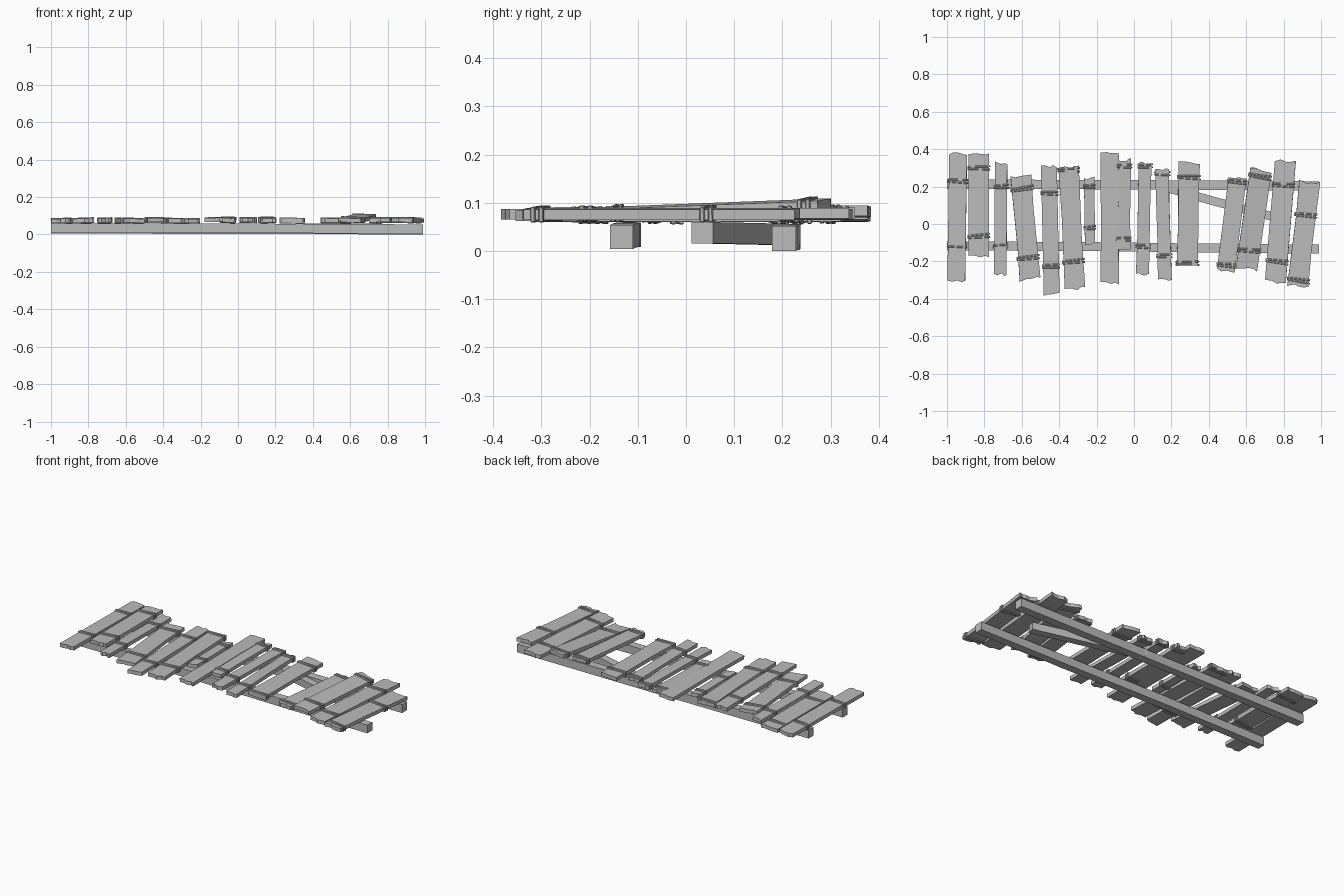
import bpy
import bmesh
import random
from mathutils import Vector, Matrix

random.seed(7)
default_cube = bpy.data.objects.get("Cube")
if default_cube:
    bpy.data.objects.remove(default_cube, do_unlink=True)

# One weathered grey for the whole bridge
grey = bpy.data.materials.new("weathered_grey")
grey.use_nodes = True
colour = (0.5, 0.5, 0.5, 1)
grey.diffuse_color = colour
grey.node_tree.nodes["Principled BSDF"].inputs["Base Color"].default_value = colour

THICK = 0.022


def finish(bm, name, matrix=None):
    """Turn a bmesh into a flat shaded object."""
    bmesh.ops.recalc_face_normals(bm, faces=bm.faces)
    mesh = bpy.data.meshes.new(name)
    bm.to_mesh(mesh)
    bm.free()
    mesh.materials.append(grey)
    obj = bpy.data.objects.new(name, mesh)
    bpy.context.collection.objects.link(obj)
    if matrix is not None:
        obj.matrix_world = matrix
    return obj


def frame(start, end, roll=0.0):
    """Matrix with y running from start to end, z up, origin at start."""
    along = (end - start).normalized()
    across = along.cross(Vector((0, 0, 1))).normalized()
    normal = across.cross(along)
    matrix = Matrix((across, along, normal)).transposed().to_4x4()
    return Matrix.Translation(start) @ matrix @ Matrix.Rotation(roll, 4, "Y")


def beam(name, path, width, height):
    """Sweep a rectangular section along a path of centre points."""
    bm = bmesh.new()
    points = [Vector(p) for p in path]
    along = (points[-1] - points[0]).normalized()
    side = Vector((0, 0, 1)).cross(along).normalized() * width / 2
    up = Vector((0, 0, height / 2))
    rings = []
    for p in points:
        corners = (p - side - up, p + side - up, p + side + up, p - side + up)
        rings.append([bm.verts.new(c) for c in corners])
    for a, b in zip(rings, rings[1:]):
        for i in range(4):
            j = (i + 1) % 4
            bm.faces.new((a[i], a[j], b[j], b[i]))
    bm.faces.new(rings[0])
    bm.faces.new(rings[-1])
    finish(bm, name)


def broken_end(width, v, inward):
    """Points of a splintered plank end, from left to right."""
    edge = [-0.5, random.uniform(-0.3, -0.15), random.uniform(0, 0.15),
            random.uniform(0.25, 0.35), 0.5]
    return [(u * width, v + inward * random.uniform(0, 0.018)) for u in edge]


def plank(name, start, end, width, roll):
    """Flat board with splintered ends and slightly chipped sides."""
    length = (end - start).length
    low = broken_end(width, 0, 1)
    high = broken_end(width, length, -1)
    chip = random.uniform(0.3, 0.8) * length
    side = random.choice((0.46, 0.5)) * width
    outline = low + [(side, chip)] + high[::-1] + [(-side, length - chip)]
    bm = bmesh.new()
    face = bm.faces.new([bm.verts.new((u, v, -THICK / 2)) for u, v in outline])
    top = bmesh.ops.extrude_face_region(bm, geom=[face])
    verts = [g for g in top["geom"] if isinstance(g, bmesh.types.BMVert)]
    bmesh.ops.translate(bm, verts=verts, vec=(0, 0, THICK))
    return finish(bm, name, frame(start, end, roll))


def lashing(name, matrix, v, width):
    """Two turns of rope wrapped round a board."""
    bm = bmesh.new()
    skew = random.uniform(-0.08, 0.08)
    for offset, turn in ((-0.007, skew), (0.007, skew + 0.06)):
        place = Matrix.Translation((0, v + offset, 0)) @ Matrix.Rotation(turn, 4, "Z")
        size = Matrix.Diagonal((width + 0.012, 0.01, THICK + 0.01, 1))
        ring = bmesh.ops.create_cube(bm, size=1, matrix=place @ size)
        edges = {e for vert in ring["verts"] for e in vert.link_edges}
        bmesh.ops.bevel(bm, geom=list(edges), offset=0.002, segments=1,
                        affect="EDGES")
    finish(bm, name, matrix)


# Supporting beams, the third one fallen at a slant
beam("front_beam", [(-1, -0.117, 0.033), (-0.3, -0.12, 0.034),
                    (0.3, -0.128, 0.032), (0.99, -0.134, 0.029)], 0.048, 0.05)
beam("back_beam", [(-1, 0.213, 0.031), (0, 0.21, 0.028),
                   (0.99, 0.203, 0.026)], 0.05, 0.051)
beam("slanted_beam", [(0.76, 0.034, 0.038), (0.42, 0.124, 0.036),
                      (0.1, 0.215, 0.034)], 0.046, 0.044)

# Boards: back end x, y, front end x, y, width, back and front rope y
boards = [
    (-.94, .385, -.95, -.31, .095, .23, -.115),
    (-.83, .385, -.83, -.18, .11, .3, -.065),
    (-.71, .335, -.715, -.28, .066, .2, -.12),
    (-.605, .26, -.555, -.305, .112, .19, -.18),
    (-.455, .315, -.44, -.385, .085, .165, -.225),
    (-.35, .31, -.315, -.355, .11, .29, -.2),
    (-.24, .255, -.235, -.115, .055, .2, -.02),
    (-.13, .388, -.13, -.325, .1, None, None),
    (-.05, .355, -.055, -.14, .07, .31, -.08),
    (.06, .335, .045, -.278, .07, .31, -.12),
    (.15, .305, .165, -.31, .074, .27, -.17),
    (.295, .337, .285, -.228, .115, .25, -.21),
    (.555, .258, .49, -.258, .096, .23, -.22),
    (.68, .297, .6, -.25, .115, .26, -.14),
    (.81, .343, .755, -.32, .112, .21, -.2),
    (.94, .233, .875, -.338, .112, .05, -.3),
]
# Back and front height of the boards that lie unevenly
heights = {7: (0.082, 0.078), 8: (0.08, 0.076), 10: (0.08, 0.075),
           13: (0.096, 0.075)}

for i, (bx, by, fx, fy, width, *ropes) in enumerate(boards):
    base = 0.074 + random.uniform(-0.003, 0.003)
    bz, fz = heights.get(i, (base, base))
    start, end = Vector((fx, fy, fz)), Vector((bx, by, bz))
    roll = random.uniform(-0.05, 0.05)
    board = plank(f"plank_{i + 1}", start, end, width, roll)
    matrix = frame(start, end, roll)
    for label, y in zip(("back", "front"), ropes):
        if y is not None:
            lashing(f"{label}_rope_{i + 1}", matrix, y - fy, width)
